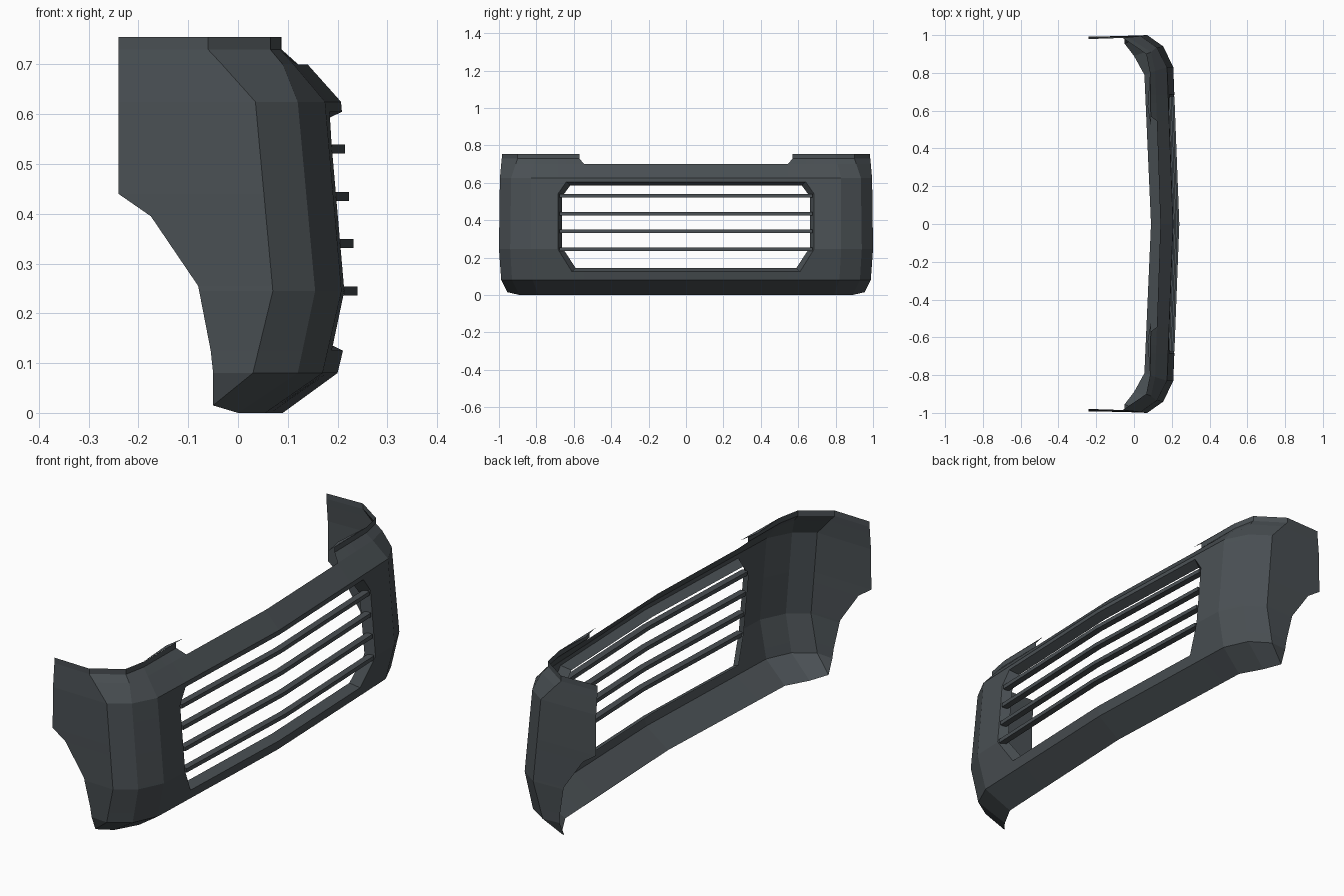
import bpy, bmesh
from mathutils import Vector

cube = bpy.data.objects.get("Cube")
if cube:
    bpy.data.objects.remove(cube)

# One dark grey plastic
plastic = bpy.data.materials.new("dark_grey_plastic")
plastic.use_nodes = True
GREY = (0.068, 0.08, 0.088, 1)
plastic.diffuse_color = GREY
bsdf = plastic.node_tree.nodes["Principled BSDF"]
bsdf.inputs["Base Color"].default_value = GREY
bsdf.inputs["Roughness"].default_value = 0.7


def finish(bm, name):
    mesh = bpy.data.meshes.new(name)
    bm.to_mesh(mesh)
    bm.free()
    mesh.materials.append(plastic)
    obj = bpy.data.objects.new(name, mesh)
    bpy.context.collection.objects.link(obj)
    return obj


# Section keys: height, centre x, then (x, y) of the front, middle and side corner lines
KEYS = [
    (0.0, 0.09, (0.055, 0.79), (0.0, 0.89), (-0.05, 0.955)),
    (0.08, 0.20, (0.17, 0.82), (0.12, 0.93), (0.03, 0.988)),
    (0.245, 0.24, (0.208, 0.83), (0.155, 0.94), (0.07, 1.0)),
    (0.625, 0.207, (0.175, 0.83), (0.12, 0.935), (0.035, 0.995)),
    (0.70, 0.14, (0.112, 0.81), (0.09, 0.91), (-0.032, 0.988)),
    (0.73, 0.095, (0.085, 0.80), (0.065, 0.90), (-0.06, 0.985)),
    (0.755, 0.095, (0.085, 0.80), (0.065, 0.90), (-0.06, 0.985)),
]
# Rear edge of the side panels: height, x
REAR = [(0, -0.05), (0.1, -0.05), (0.255, -0.08), (0.395, -0.175), (0.44, -0.24), (0.76, -0.24)]


def flat(key):
    return [key[1], *key[2], *key[3], *key[4]]


def interpolate(table, z):
    for (z0, a), (z1, b) in zip(table, table[1:]):
        if z <= z1:
            t = (z - z0) / (z1 - z0)
            return [p + (q - p) * t for p, q in zip(a, b)]
    return table[-1][1]


SECTIONS = [(k[0], flat(k)) for k in KEYS]
REAR_TABLE = [(z, [x]) for z, x in REAR]


def front_x(y, z):
    centre, cx, cy = interpolate(SECTIONS, z)[:3]
    return centre + (cx - centre) * abs(y) / cy


def half_columns(z):
    s = interpolate(SECTIONS, z)
    rear = interpolate(REAR_TABLE, z)[0]
    inner = (0, 0.57 if z > 0.72 else 0.545, 0.61 if z < 0.3 else 0.64, 0.685)
    pts = [(front_x(y, z), y) for y in inner]
    pts += [(s[1], s[2]), (s[3], s[4]), (s[5], s[6]), (min(rear, s[5]), s[6] - 0.006)]
    return pts


# Bumper shell: a grid of columns across and rows upward, with opening and notch left out
ROWS = [0, 0.08, 0.125, 0.245, 0.255, 0.395, 0.44, 0.54, 0.605, 0.625, 0.70, 0.73, 0.755]
LOW, HIGH = ROWS.index(0.125), ROWS.index(0.605)
N = 7
bm = bmesh.new()
grid = {}
for r, z in enumerate(ROWS):
    cols = half_columns(z)
    for c in range(-N, N + 1):
        x, y = cols[abs(c)]
        # the lowest side corners lift slightly
        lift = 0.015 if r == 0 and abs(c) >= N - 1 else 0
        grid[c, r] = bm.verts.new((x, y if c >= 0 else -y, z + lift))

for r in range(len(ROWS) - 1):
    for c in range(-N, N):
        outer = max(abs(c), abs(c + 1))
        quad = [grid[c, r], grid[c + 1, r], grid[c + 1, r + 1], grid[c, r + 1]]
        if ROWS[r] >= 0.70 and outer == 1:
            continue
        if LOW <= r < HIGH and outer <= 3:
            # the opening has chamfered corners
            if outer == 3 and r in (LOW, HIGH - 1):
                inner_c = c if c > 0 else c + 1
                drop = grid[inner_c, r + 1 if r == LOW else r]
                quad.remove(drop)
            else:
                continue
        bm.faces.new(quad)

loose = [v for v in bm.verts if not v.link_faces]
bmesh.ops.delete(bm, geom=loose, context='VERTS')

# Grille frame: the rim of the opening turned inward
rim = [e for e in bm.edges if e.is_boundary and
       all(abs(v.co.y) < 0.69 and 0.12 < v.co.z < 0.61 for v in e.verts)]
made = bmesh.ops.extrude_edge_only(bm, edges=rim)["geom"]
for v in made:
    if isinstance(v, bmesh.types.BMVert):
        v.co.x -= 0.04
        v.co.y *= 0.967
        v.co.z += (0.365 - v.co.z) * 0.08
bmesh.ops.remove_doubles(bm, verts=bm.verts, dist=0.0005)
finish(bm, "bumper_shell")


# Grille slats, bent at the centre to follow the shell
def slat(z, half_width=0.675, depth=0.03, height=0.018):
    bm = bmesh.new()
    rings = []
    for y in (-half_width, 0, half_width):
        x = front_x(y, z)
        section = ((x, -1), (x, 1), (x - depth, 1), (x - depth, -1))
        rings.append([bm.verts.new((px, y, z + s * height / 2)) for px, s in section])
    for a, b in zip(rings, rings[1:]):
        for i in range(4):
            j = (i + 1) % 4
            bm.faces.new((a[i], b[i], b[j], a[j]))
    bm.faces.new(rings[0])
    bm.faces.new(rings[-1][::-1])
    bmesh.ops.recalc_face_normals(bm, faces=bm.faces)
    return finish(bm, "grille_slat")


for i in range(4):
    slat(0.245 + i * 0.095)

# Thin pointed tabs on top beside the notch
for side, name in ((1, "left_top_tab"), (-1, "right_top_tab")):
    bm = bmesh.new()
    corners = [(0.09, 0.52), (0.085, 0.80), (0.072, 0.62)]
    tab = bm.faces.new([bm.verts.new(Vector((x, side * y, 0.756))) for x, y in corners])
    tab.normal_update()
    if tab.normal.z < 0:
        tab.normal_flip()
    finish(bm, name)
